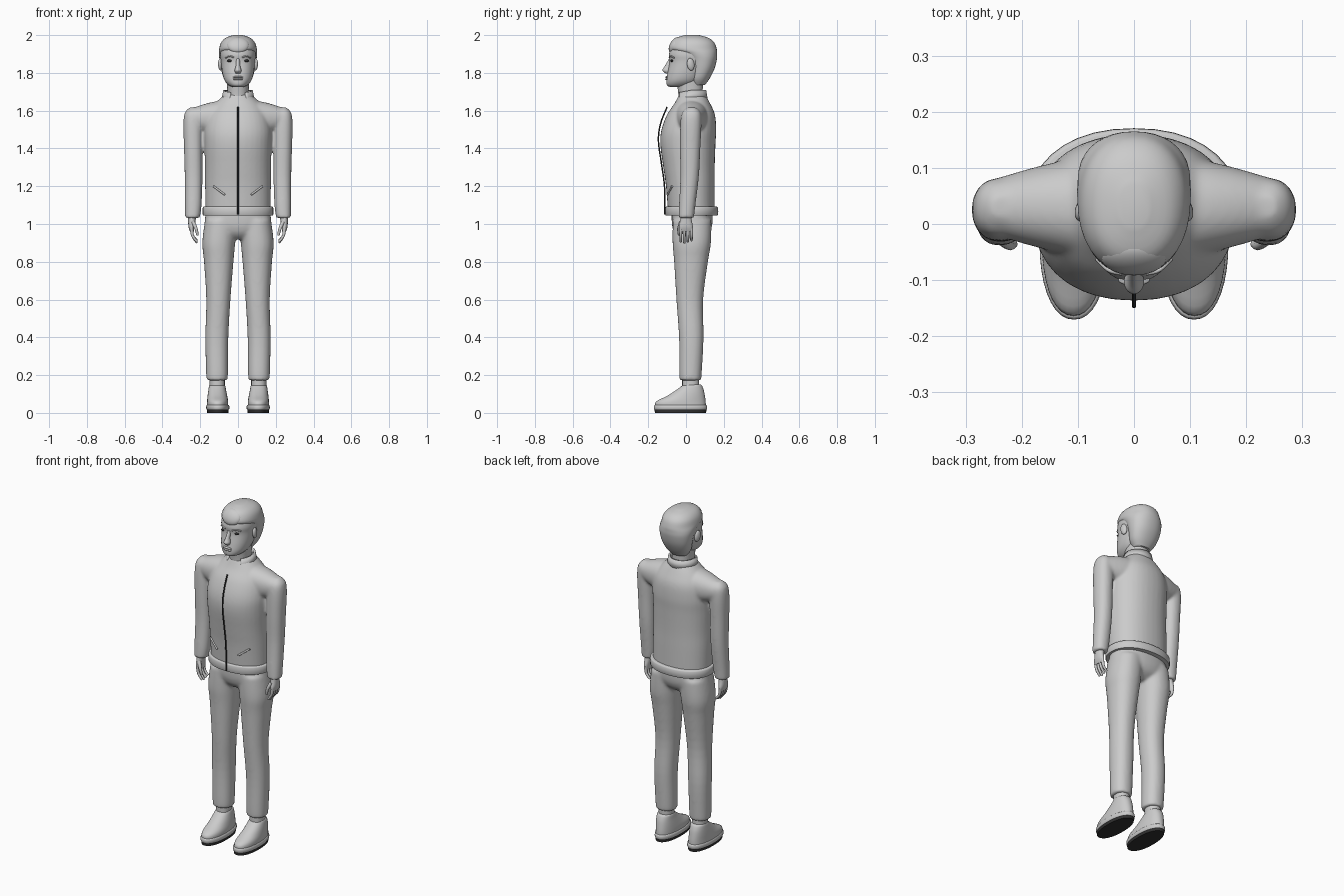
import bpy, bmesh, math
from mathutils import Vector

if "Cube" in bpy.data.objects:
    bpy.data.objects.remove(bpy.data.objects["Cube"], do_unlink=True)


def material(name, value):
    mat = bpy.data.materials.new(name)
    mat.use_nodes = True
    colour = (value, value, value, 1)
    mat.diffuse_color = colour
    mat.node_tree.nodes["Principled BSDF"].inputs["Base Color"].default_value = colour
    return mat


GREY = material("plain grey", 0.6)
DARK = material("near black", 0.03)
SIDES = (("left", 1), ("right", -1))


def spline(rows, steps):
    """Smoothly interpolate rows of numbers (Catmull-Rom)."""
    rows = [Vector(r) for r in rows]
    out = []
    for i in range(len(rows) - 1):
        a, b, c = rows[max(i - 1, 0)], rows[i], rows[i + 1]
        d = rows[min(i + 2, len(rows) - 1)]
        for s in range(steps):
            t = s / steps
            out.append(b + (c - a) * (t / 2) + (a * 2 - b * 5 + c * 4 - d) * (t * t / 2)
                       + (b * 3 - a - c * 3 + d) * (t ** 3 / 2))
    return out + [rows[-1]]


def loft(bm, rows, side=1, power=2.2, steps=4, count=36, sideways=False):
    """Closed skin over rows of (height, x centre, half width, front y, back y)."""
    rings = []
    for z, cx, rx, front, back in spline(rows, steps):
        ring = []
        for k in range(count):
            a = math.tau * k / count
            c, s = math.cos(a), math.sin(a)
            u = cx + rx * math.copysign(abs(c) ** (2 / power), c)
            v = (front + back) / 2 + (back - front) / 2 * math.copysign(abs(s) ** (2 / power), s)
            ring.append(bm.verts.new((z, v, u) if sideways else (side * u, v, z)))
        rings.append(ring)
    for low, high in zip(rings, rings[1:]):
        for k in range(count):
            n = (k + 1) % count
            bm.faces.new((low[k], low[n], high[n], high[k]))
    bm.faces.new(rings[0][::-1])
    bm.faces.new(rings[-1])


def finish(bm, name, mat=GREY, voxel=0, angle=50):
    bmesh.ops.recalc_face_normals(bm, faces=bm.faces)
    mesh = bpy.data.meshes.new(name)
    bm.to_mesh(mesh)
    bm.free()
    obj = bpy.data.objects.new(name, mesh)
    bpy.context.collection.objects.link(obj)
    mesh.materials.append(mat)
    bpy.ops.object.select_all(action="DESELECT")
    obj.select_set(True)
    bpy.context.view_layer.objects.active = obj
    bpy.ops.object.shade_smooth_by_angle(angle=math.radians(angle))
    if voxel:
        blend = obj.modifiers.new("blend", "REMESH")
        blend.mode, blend.voxel_size, blend.use_smooth_shade = "VOXEL", voxel, True
        soften = obj.modifiers.new("soften", "SMOOTH")
        soften.factor, soften.iterations = 0.5, 10
    return obj


def part(name, rows, mat=GREY, **options):
    bm = bmesh.new()
    loft(bm, rows, **options)
    return finish(bm, name, mat)


def blob(name, place, size, mat=GREY, turn=(0, 0, 0)):
    bpy.ops.mesh.primitive_uv_sphere_add(segments=24, ring_count=14, location=place, rotation=turn)
    obj = bpy.context.object
    obj.name, obj.scale = name, size
    obj.data.materials.append(mat)
    bpy.ops.object.shade_smooth()


def tube(name, points, radius, mat=GREY, taper=1):
    data = bpy.data.curves.new(name, "CURVE")
    data.dimensions, data.bevel_depth, data.bevel_resolution = "3D", radius, 3
    data.use_fill_caps = True
    line = data.splines.new("POLY")
    path = spline(points, 5)
    line.points.add(len(path) - 1)
    for i, p in enumerate(path):
        line.points[i].co = (*p, 1)
        line.points[i].radius = 1 + (taper - 1) * i / (len(path) - 1)
    data.materials.append(mat)
    bpy.context.collection.objects.link(bpy.data.objects.new(name, data))


# Jacket: body, shoulder yoke and sleeves blended into one skin
bm = bmesh.new()
loft(bm, [(1.06, 0, .172, -.095, .152), (1.2, 0, .174, -.106, .152), (1.3, 0, .174, -.12, .152),
          (1.42, 0, .178, -.136, .156), (1.5, 0, .178, -.13, .16), (1.58, 0, .16, -.1, .153),
          (1.64, 0, .12, -.06, .127), (1.69, 0, .065, -.035, .1)])
loft(bm, [(-.25, 1.56, .05, -.02, .08), (-.14, 1.56, .085, -.05, .11), (0, 1.56, .1, -.08, .13),
          (.14, 1.56, .085, -.05, .11), (.25, 1.56, .05, -.02, .08)], sideways=True)
for label, side in SIDES:
    loft(bm, [(1.618, .235, .02, .01, .05), (1.59, .237, .044, -.02, .077), (1.53, .238, .051, -.03, .082),
              (1.4, .237, .049, -.032, .076), (1.25, .235, .047, -.03, .068),
              (1.1, .237, .044, -.037, .05), (1.032, .241, .039, -.039, .042)], side=side)
finish(bm, "jacket", voxel=.007)
part("jacket_hem", [(1.045, 0, .183, -.106, .165), (1.05, 0, .187, -.11, .17),
                    (1.085, 0, .187, -.11, .17), (1.092, 0, .18, -.105, .163)], steps=2)

# Standing collar, open at the front
bm = bmesh.new()
pairs = []
for k in range(33):
    a = math.radians(-58 + 296 * k / 32)
    drop = .04 * max(0, -math.sin(a))
    x, y = math.cos(a), math.sin(a)
    pairs.append([bm.verts.new((.083 * x, .03 + .08 * y, 1.66 - drop)),
                  bm.verts.new((.073 * x, .03 + .072 * y, 1.708 - drop / 3))])
for a, b in zip(pairs, pairs[1:]):
    bm.faces.new((a[0], b[0], b[1], a[1]))
thick = finish(bm, "collar").modifiers.new("thickness", "SOLIDIFY")
thick.thickness, thick.offset = .01, 0

# Zip and slanted pockets
tube("zip", [(0, -.112, 1.05), (0, -.114, 1.2), (0, -.13, 1.32), (0, -.146, 1.44),
             (0, -.135, 1.53), (0, -.1, 1.62)], .004, DARK)
for label, side in SIDES:
    tube(label + "_pocket", [(side * .07, -.098, 1.155), (side * .13, -.074, 1.2)], .005)

# Trousers: hips and legs blended into one skin
bm = bmesh.new()
loft(bm, [(1.08, 0, .168, -.075, .14), (1, 0, .175, -.075, .14), (.95, 0, .14, -.06, .12),
          (.92, 0, .06, -.03, .08)])
for label, side in SIDES:
    loft(bm, [(1.02, .09, .085, -.07, .135), (.9, .102, .087, -.071, .132), (.8, .102, .078, -.063, .116),
              (.6, .104, .064, -.051, .091), (.4, .112, .061, -.037, .093),
              (.22, .111, .058, -.036, .084), (.172, .111, .056, -.034, .08)], side=side)
finish(bm, "trousers", voxel=.008)

for label, side in SIDES:
    # Ankle, shoe and sole
    part(label + "_ankle", [(.11, .11, .04, -.02, .07), (.2, .11, .04, -.02, .07)], side=side)
    part(label + "_shoe", [(.03, .108, .056, -.162, .105), (.06, .108, .056, -.158, .104),
                           (.09, .109, .052, -.1, .1), (.12, .11, .047, -.053, .094),
                           (.145, .11, .042, -.02, .084), (.15, .11, .034, -.01, .075)], side=side)
    part(label + "_sole", [(.016, .107, .057, -.166, .108), (.022, .107, .061, -.17, .112),
                           (.036, .107, .061, -.17, .112), (.042, .107, .057, -.166, .108)],
         side=side, steps=2)
    part(label + "_tread", [(0, .107, .056, -.164, .106), (.018, .107, .058, -.167, .109)], DARK, side=side)

    # Hand
    part(label + "_palm", [(1.06, .243, .022, -.026, .026), (1.02, .244, .02, -.03, .03),
                           (.985, .246, .016, -.037, .037), (.96, .244, .01, -.034, .036)], side=side)
    for k in range(4):
        y = -.028 + .019 * k
        tip = .9 + .006 * abs(k - 1)
        tube(label + "_finger", [(side * .247, y, .98), (side * .24, y, .938),
                                 (side * .217, y, tip)], .0095, taper=.65)
    tube(label + "_thumb", [(side * .238, -.026, 1.01), (side * .222, -.038, .975),
                            (side * .214, -.036, .94)], .011, taper=.6)

    # Ear, eye and brow
    blob(label + "_ear", (side * .093, .025, 1.845), (.012, .02, .033), turn=(.15, 0, side * .25))
    blob(label + "_eye", (side * .043, -.074, 1.864), (.015, .009, .007), DARK)
    tube(label + "_brow", [(side * .022, -.088, 1.882), (side * .045, -.082, 1.889),
                           (side * .066, -.062, 1.88)], .004)

# Neck and head
part("neck", [(1.6, 0, .062, -.04, .09), (1.68, 0, .056, -.04, .088), (1.76, 0, .06, -.05, .09)])
part("head", [(1.725, 0, .028, -.085, 0), (1.735, 0, .05, -.101, .04), (1.76, 0, .071, -.104, .075),
              (1.8, 0, .083, -.098, .1), (1.86, 0, .09, -.087, .13), (1.9, 0, .094, -.09, .14),
              (1.95, 0, .084, -.07, .135), (1.985, 0, .05, -.03, .1)])
part("nose", [(1.797, 0, .012, -.108, -.08), (1.813, 0, .018, -.125, -.08),
              (1.835, 0, .012, -.113, -.075), (1.875, 0, .009, -.09, -.07)], power=2, count=20)
for name, z in (("upper_lip", 1.778), ("lower_lip", 1.767)):
    blob(name, (0, -.1, z), (.028, .01, .006))

# Hair with a swept fringe
part("hair", [(1.735, 0, .05, .03, .1), (1.77, 0, .075, .02, .125), (1.82, 0, .09, .02, .15),
              (1.87, 0, .098, .005, .163), (1.9, 0, .101, -.03, .165), (1.925, 0, .1, -.085, .163),
              (1.96, 0, .09, -.078, .15), (1.985, 0, .066, -.055, .12), (2, 0, .025, -.005, .07)])
blob("fringe", (0, -.058, 1.947), (.059, .027, .047), turn=(-.55, 0, 0))
